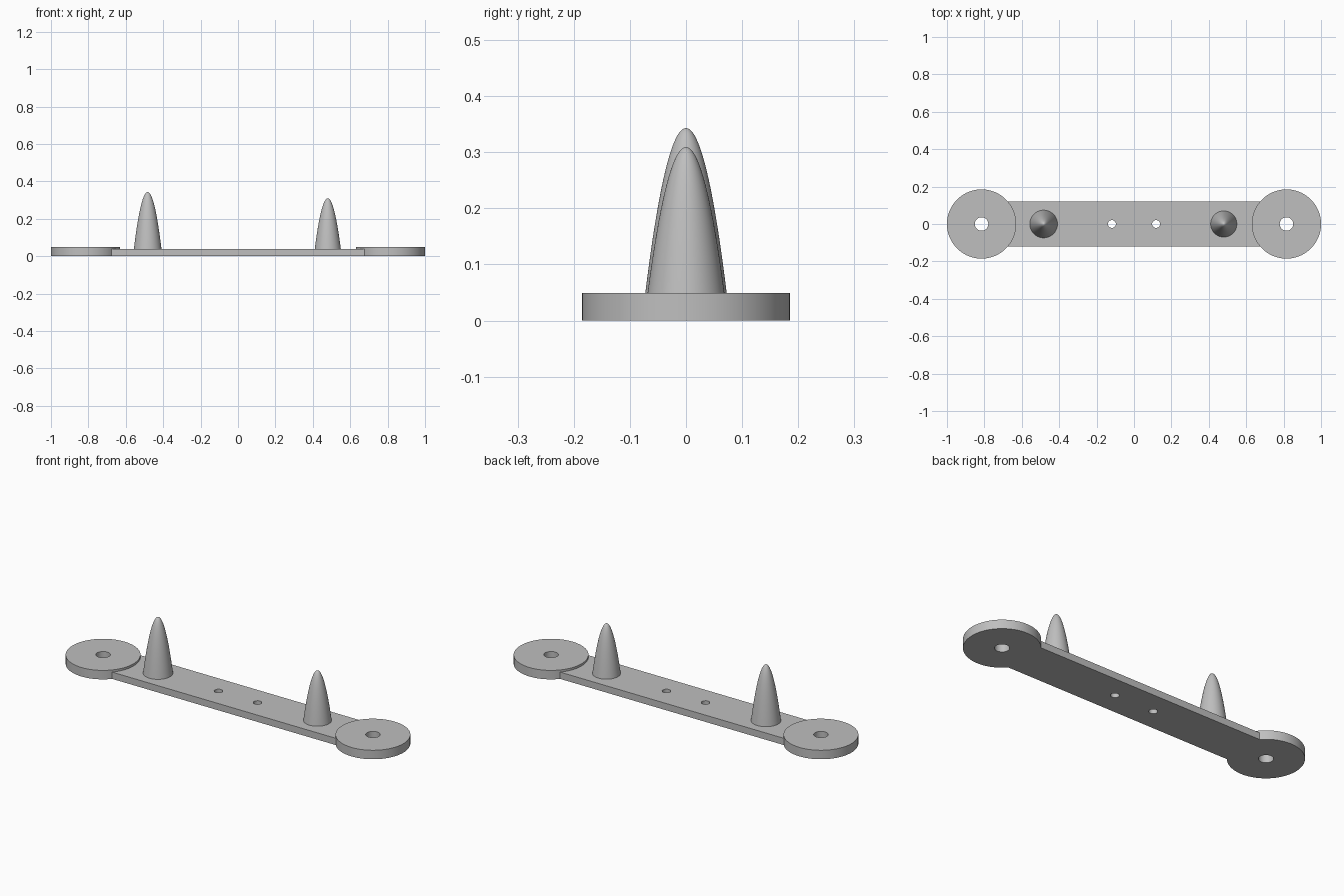
import bpy
import math

old = bpy.data.objects.get("Cube")
if old:
    bpy.data.objects.remove(old, do_unlink=True)

PLATE_H, DISC_H = 0.037, 0.049
DISC_X, DISC_R = 0.815, 0.185

grey = bpy.data.materials.new("light grey")
grey.use_nodes = True
colour = (0.52, 0.52, 0.52, 1)
grey.diffuse_color = colour
grey.node_tree.nodes["Principled BSDF"].inputs["Base Color"].default_value = colour


def cylinder(name, x, radius, bottom, top, sides):
    bpy.ops.mesh.primitive_cylinder_add(vertices=sides, radius=radius, depth=top - bottom,
                                        location=(x, 0, (bottom + top) / 2))
    obj = bpy.context.object
    obj.name = name
    return obj


def combine(target, other, operation):
    mod = target.modifiers.new(operation.lower(), 'BOOLEAN')
    mod.operation = operation
    mod.solver = 'EXACT'
    mod.object = other
    bpy.context.view_layer.objects.active = target
    bpy.ops.object.modifier_apply(modifier=mod.name)
    bpy.data.objects.remove(other, do_unlink=True)


def finish(obj):
    obj.data.materials.clear()
    obj.data.materials.append(grey)
    bpy.ops.object.select_all(action='DESELECT')
    obj.select_set(True)
    bpy.context.view_layer.objects.active = obj
    bpy.ops.object.shade_smooth_by_angle(angle=math.radians(30))


def spike(name, x, radius, tip, rings=20, sides=64):
    """Solid of revolution with a parabolic profile, standing on the plate."""
    verts, faces = [], []
    height = tip - PLATE_H
    for i in range(rings):
        u = 1 - i / rings
        for j in range(sides):
            a = math.tau * j / sides
            verts.append((radius * u * math.cos(a), radius * u * math.sin(a),
                          height * (1 - u * u)))
    verts.append((0, 0, height))
    for i in range(rings):
        for j in range(sides):
            k = (j + 1) % sides
            a, b = i * sides + j, i * sides + k
            if i < rings - 1:
                faces.append((a, b, b + sides, a + sides))
            else:
                faces.append((a, b, len(verts) - 1))
    faces.append(tuple(reversed(range(sides))))
    mesh = bpy.data.meshes.new(name)
    mesh.from_pydata(verts, [], faces)
    obj = bpy.data.objects.new(name, mesh)
    obj.location = (x, 0, PLATE_H)
    bpy.context.collection.objects.link(obj)
    finish(obj)


# Flat bar joined to the two end discs
bpy.ops.mesh.primitive_cube_add(size=1, location=(0, 0, PLATE_H / 2))
base = bpy.context.object
base.name = "base_plate"
base.scale = (1.42, 0.242, PLATE_H)
bpy.ops.object.transform_apply(location=True, scale=True)
for side in (-1, 1):
    combine(base, cylinder("end_disc", side * DISC_X, DISC_R, 0, DISC_H, 96), 'UNION')

# Through holes in the discs and the middle of the bar
for side in (-1, 1):
    for x, r in ((DISC_X, 0.036), (0.118, 0.021)):
        combine(base, cylinder("hole_cutter", side * x, r, -0.1, 0.1, 48), 'DIFFERENCE')
finish(base)

# Tall and short spikes
spike("tall_spike", -0.483, 0.074, 0.343)
spike("short_spike", 0.48, 0.070, 0.309)
